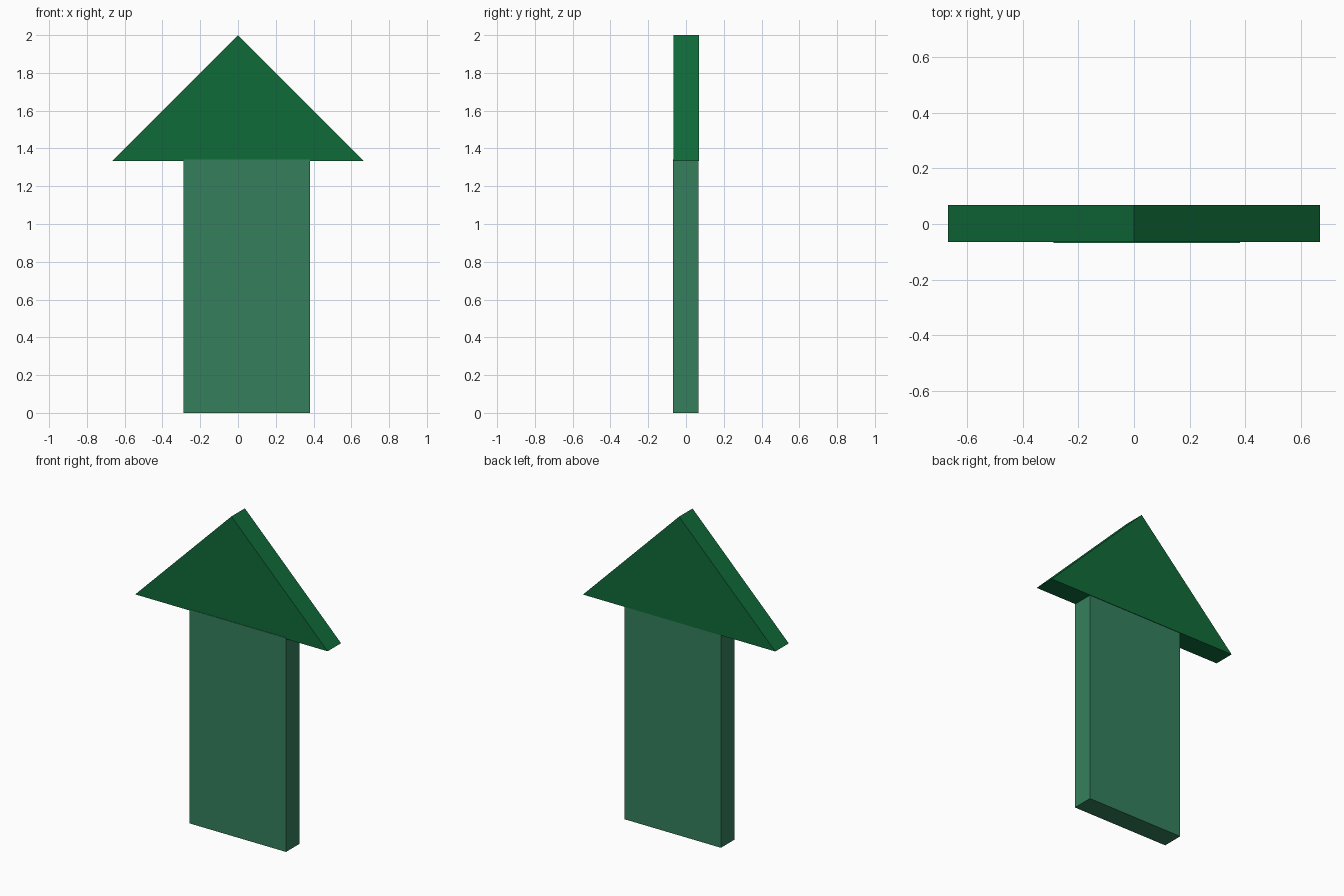
import bpy, bmesh

if "Cube" in bpy.data.objects:
    bpy.data.objects.remove(bpy.data.objects["Cube"])


def prism(name, profile, y0, y1, color):
    """Extrude an x-z profile along y into a solid."""
    bm = bmesh.new()
    face = bm.faces.new([bm.verts.new((x, y0, z)) for x, z in profile])
    ext = bmesh.ops.extrude_face_region(bm, geom=[face])
    moved = [v for v in ext["geom"] if isinstance(v, bmesh.types.BMVert)]
    bmesh.ops.translate(bm, verts=moved, vec=(0, y1 - y0, 0))
    bmesh.ops.recalc_face_normals(bm, faces=bm.faces)
    mesh = bpy.data.meshes.new(name)
    bm.to_mesh(mesh)
    bm.free()
    mat = bpy.data.materials.new(name + "_green")
    mat.diffuse_color = color
    mat.use_nodes = True
    mat.node_tree.nodes["Principled BSDF"].inputs["Base Color"].default_value = mat.diffuse_color
    mesh.materials.append(mat)
    obj = bpy.data.objects.new(name, mesh)
    bpy.context.collection.objects.link(obj)
    return obj


# Triangular arrow head
prism("arrow_head", [(-0.667, 1.333), (0.667, 1.333), (0, 2)],
      -0.065, 0.068, (0.005, 0.147, 0.042, 1))

# Shaft, slightly off centre and just proud of the head at the front
prism("arrow_shaft", [(-0.288, 0), (0.381, 0), (0.381, 1.341), (-0.288, 1.341)],
      -0.068, 0.065, (0.036, 0.215, 0.107, 1))
